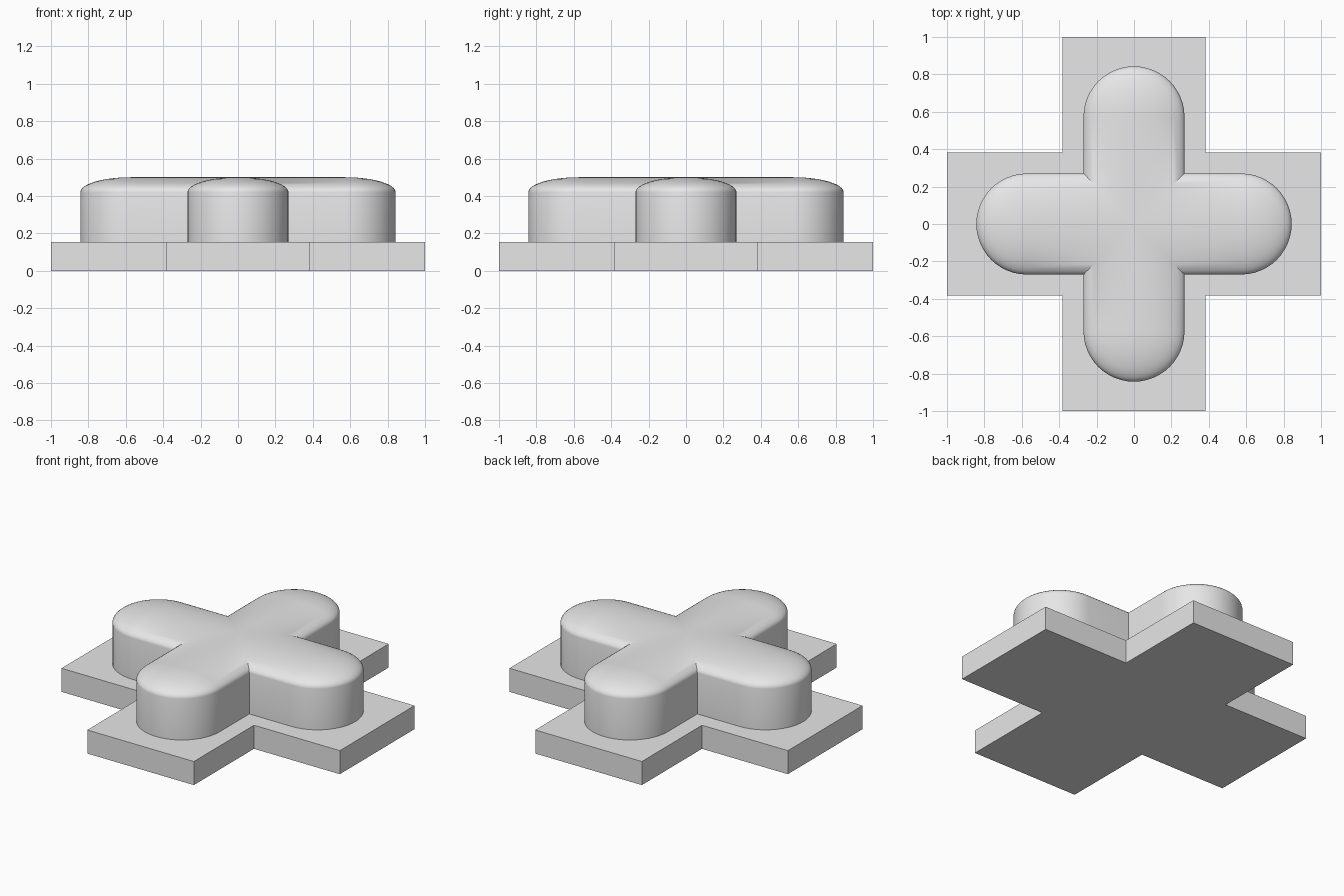
import bpy, bmesh
from math import sin, cos, pi, radians
from mathutils import Matrix, Vector

old = bpy.data.objects.get("Cube")
if old:
    bpy.data.objects.remove(old, do_unlink=True)

grey = bpy.data.materials.new("light_grey")
grey.use_nodes = True
grey.diffuse_color = (0.8, 0.8, 0.8, 1)
grey.node_tree.nodes["Principled BSDF"].inputs["Base Color"].default_value = (0.8, 0.8, 0.8, 1)

BASE_WIDTH, BASE_TOP = 0.383, 0.153    # half width of a base arm, plate thickness
RADIUS, CAP = 0.27, 0.573              # half width of a handle arm, centre of its round end
SHOULDER, TOP = 0.42, 0.5              # top of the walls, top of the dome
ROUND, RISE = 24, 12                   # segments round the end and up the dome


def finish(name, bm):
    bmesh.ops.recalc_face_normals(bm, faces=bm.faces)
    mesh = bpy.data.meshes.new(name)
    bm.to_mesh(mesh)
    bm.free()
    mesh.materials.append(grey)
    obj = bpy.data.objects.new(name, mesh)
    bpy.context.collection.objects.link(obj)
    return obj


# Cross-shaped base plate
bm = bmesh.new()
outline = []
for k in range(4):
    turn = Matrix.Rotation(k * pi / 2, 3, "Z")
    for x, y in ((1, -BASE_WIDTH), (1, BASE_WIDTH), (BASE_WIDTH, BASE_WIDTH)):
        outline.append(bm.verts.new(turn @ Vector((x, y, 0))))
plate = bm.faces.new(outline)
top = bmesh.ops.extrude_face_region(bm, geom=[plate], use_keep_orig=True)
bmesh.ops.translate(bm, vec=(0, 0, BASE_TOP),
                    verts=[g for g in top["geom"] if isinstance(g, bmesh.types.BMVert)])
finish("base_plate", bm)

# One handle arm: straight walls below a shallow elliptical dome
bm = bmesh.new()
levels = [(1, BASE_TOP)]
for i in range(RISE + 1):
    t = i * pi / 2 / RISE
    levels.append((cos(t), SHOULDER + (TOP - SHOULDER) * sin(t)))
rings = []
for scale, z in levels:
    r = RADIUS * scale
    ring = [(0, -r, z)]
    for j in range(ROUND + 1):
        a = -pi / 2 + j * pi / ROUND
        ring.append((CAP + r * cos(a), r * sin(a), z))
    ring.append((0, r, z))
    rings.append([bm.verts.new(p) for p in ring])
for low, high in zip(rings, rings[1:]):
    for j in range(len(low) - 1):
        bm.faces.new((low[j], low[j + 1], high[j + 1], high[j]))
bmesh.ops.remove_doubles(bm, verts=bm.verts, dist=1e-5)

# Mitre the arm along both diagonals, then repeat it round the centre
for side in (1, -1):
    bmesh.ops.bisect_plane(bm, geom=bm.verts[:] + bm.edges[:] + bm.faces[:], dist=1e-6,
                           plane_co=(0, 0, 0), plane_no=(1, side, 0), clear_inner=True)
arm = bm.verts[:] + bm.edges[:] + bm.faces[:]
for k in range(1, 4):
    copy = bmesh.ops.duplicate(bm, geom=arm)["geom"]
    bmesh.ops.rotate(bm, cent=(0, 0, 0), matrix=Matrix.Rotation(k * pi / 2, 3, "Z"),
                     verts=[g for g in copy if isinstance(g, bmesh.types.BMVert)])
bmesh.ops.remove_doubles(bm, verts=bm.verts, dist=1e-4)
handle = finish("cross_handle", bm)

bpy.ops.object.select_all(action="DESELECT")
handle.select_set(True)
bpy.context.view_layer.objects.active = handle
bpy.ops.object.shade_smooth_by_angle(angle=radians(30))
